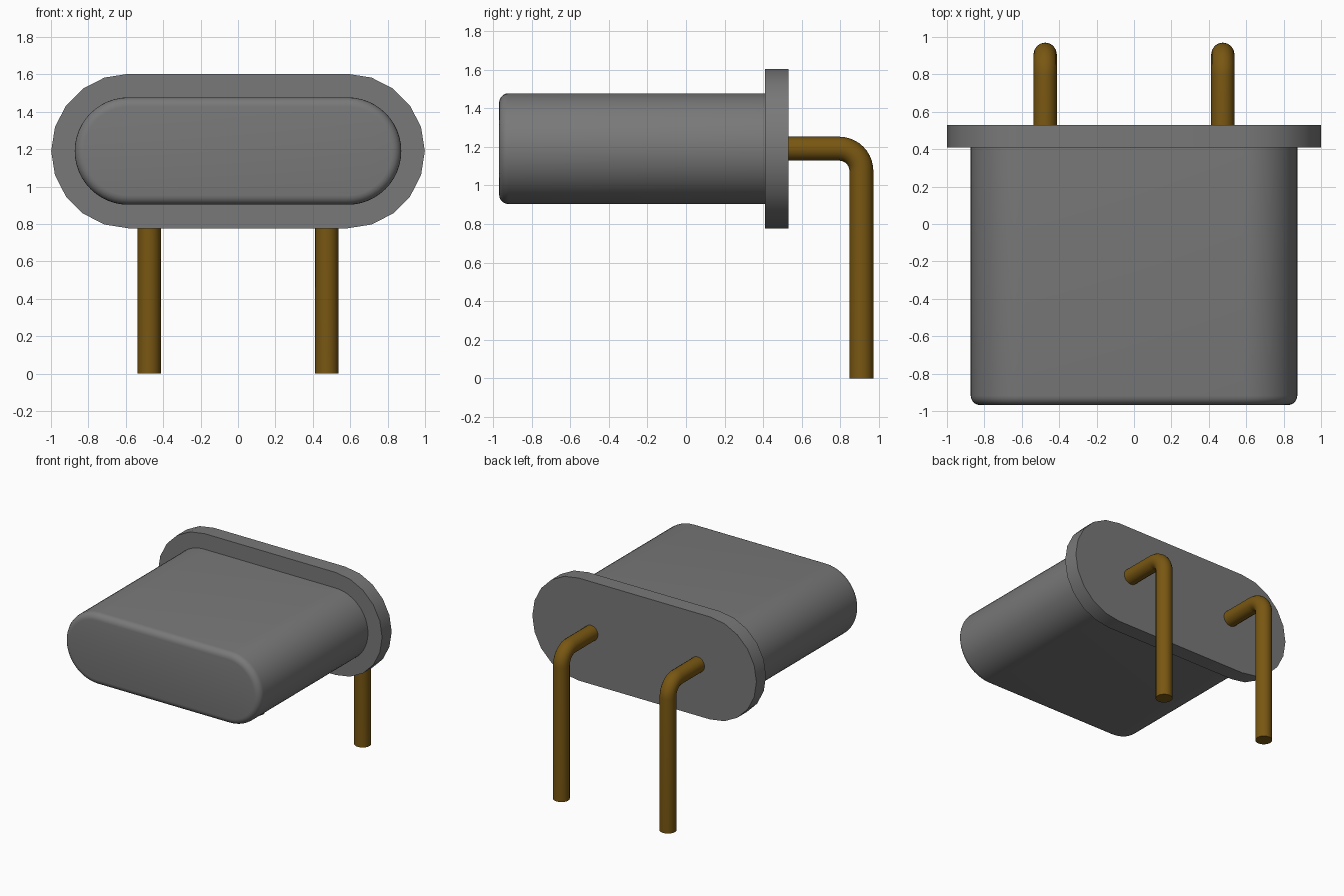
import bpy
import bmesh
import math

cube = bpy.data.objects.get("Cube")
if cube:
    bpy.data.objects.remove(cube, do_unlink=True)

AXIS_Z = 1.19       # height of the body's centre line
STRAIGHT = 0.586    # half length of the straight part of the outline


def make_material(name, rgb):
    mat = bpy.data.materials.new(name)
    mat.use_nodes = True
    mat.diffuse_color = (*rgb, 1)
    mat.node_tree.nodes["Principled BSDF"].inputs["Base Color"].default_value = (*rgb, 1)
    return mat


def smooth(obj, angle):
    bpy.ops.object.select_all(action='DESELECT')
    obj.select_set(True)
    bpy.context.view_layer.objects.active = obj
    bpy.ops.object.shade_smooth_by_angle(angle=math.radians(angle))


def capsule_prism(name, radius, y_front, y_back, steps, mat, round_front=0):
    """Stadium outline in XZ, extruded along Y, with an optional rounded front rim."""
    bm = bmesh.new()
    outline = []
    for side, start in ((1, -math.pi / 2), (-1, math.pi / 2)):
        for i in range(steps + 1):
            a = start + math.pi * i / steps
            outline.append(bm.verts.new((side * STRAIGHT + radius * math.cos(a), y_front,
                                         AXIS_Z + radius * math.sin(a))))
    front = bm.faces.new(outline)
    back = bmesh.ops.extrude_face_region(bm, geom=[front], use_keep_orig=True)
    for v in back["geom"]:
        if isinstance(v, bmesh.types.BMVert):
            v.co.y = y_back
    if round_front:
        rim = [e for e in bm.edges if all(abs(v.co.y - y_front) < 1e-5 for v in e.verts)]
        bmesh.ops.bevel(bm, geom=rim, offset=round_front, segments=5, profile=0.5,
                        affect='EDGES')
    bmesh.ops.recalc_face_normals(bm, faces=bm.faces)
    mesh = bpy.data.meshes.new(name)
    bm.to_mesh(mesh)
    bm.free()
    obj = bpy.data.objects.new(name, mesh)
    bpy.context.collection.objects.link(obj)
    mesh.materials.append(mat)
    smooth(obj, 35)
    return obj


def bent_pin(name, x, mat):
    """Round wire leaving the flange backwards and turning down to the ground."""
    bend, y_leg = 0.115, 0.908
    path = [(x, 0.48, AXIS_Z)]
    for i in range(11):
        a = math.pi / 2 * (1 - i / 10)
        path.append((x, y_leg - bend + bend * math.cos(a), AXIS_Z - bend + bend * math.sin(a)))
    path.append((x, y_leg, 0))
    curve = bpy.data.curves.new(name, 'CURVE')
    curve.dimensions = '3D'
    curve.bevel_depth = 0.062
    curve.bevel_resolution = 6
    curve.use_fill_caps = True
    spline = curve.splines.new('POLY')
    spline.points.add(len(path) - 1)
    for point, co in zip(spline.points, path):
        point.co = (*co, 1)
    curve.materials.append(mat)
    obj = bpy.data.objects.new(name, curve)
    bpy.context.collection.objects.link(obj)
    bpy.ops.object.select_all(action='DESELECT')
    obj.select_set(True)
    bpy.context.view_layer.objects.active = obj
    bpy.ops.object.convert(target='MESH')
    obj = bpy.context.view_layer.objects.active
    # weld the end caps to the tube
    bm = bmesh.new()
    bm.from_mesh(obj.data)
    bmesh.ops.remove_doubles(bm, verts=bm.verts, dist=1e-4)
    bmesh.ops.recalc_face_normals(bm, faces=bm.faces)
    bm.to_mesh(obj.data)
    bm.free()
    smooth(obj, 35)


grey = make_material("grey metal", (0.19, 0.19, 0.19))
gold = make_material("dark gold", (0.19, 0.095, 0.006))

# Case and its wider base flange
capsule_prism("case_body", 0.287, -0.968, 0.43, 24, grey, round_front=0.05)
capsule_prism("base_flange", 0.413, 0.408, 0.53, 10, grey)

# Two wire legs
for label, side in (("left", 1), ("right", -1)):
    bent_pin(label + "_pin", side * 0.475, gold)
